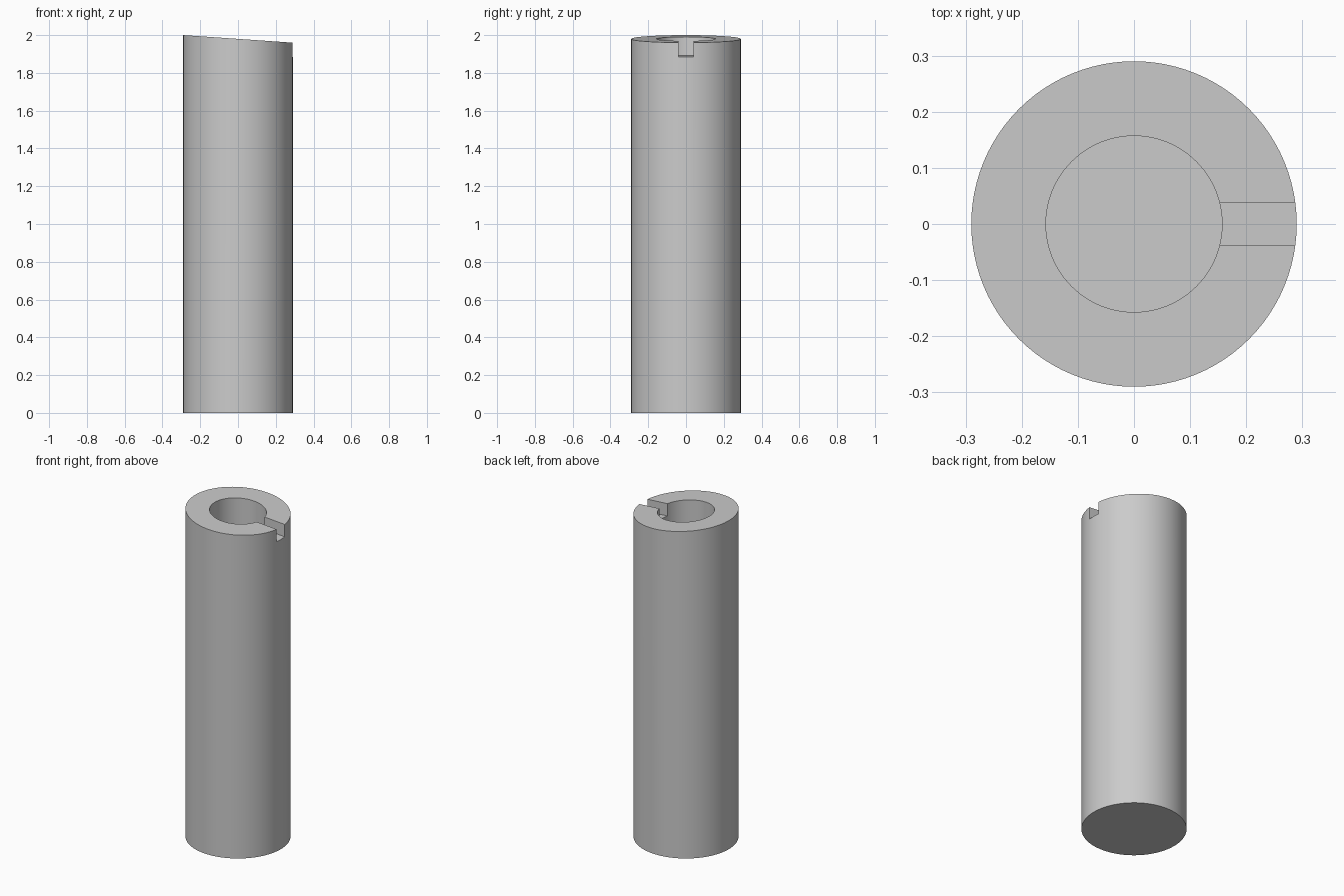
import bpy, bmesh
from mathutils import Matrix

if "Cube" in bpy.data.objects:
    bpy.data.objects.remove(bpy.data.objects["Cube"])

R, BORE, SLOT = 0.29, 0.157, 0.0385   # outer radius, bore radius, slot half width
BORE_FLOOR = 1.0
SLOPE = 0.04 / (2 * R)                # fall of the top face along +x
MID = 1.98                            # height of the top face on the axis

grey = bpy.data.materials.new("grey")
grey.diffuse_color = (0.6, 0.6, 0.6, 1)
grey.use_nodes = True
grey.node_tree.nodes["Principled BSDF"].inputs["Base Color"].default_value = grey.diffuse_color


def add_object(name, bm):
    mesh = bpy.data.meshes.new(name)
    bm.to_mesh(mesh)
    bm.free()
    ob = bpy.data.objects.new(name, mesh)
    mesh.materials.append(grey)
    bpy.context.collection.objects.link(ob)
    return ob


def cylinder(name, radius, z0, z1, slope=0):
    bm = bmesh.new()
    bmesh.ops.create_cone(bm, cap_ends=True, segments=96, radius1=radius,
                          radius2=radius, depth=z1 - z0,
                          matrix=Matrix.Translation((0, 0, (z0 + z1) / 2)))
    for v in bm.verts:
        if v.co.z > (z0 + z1) / 2:
            v.co.z -= slope * v.co.x
    return add_object(name, bm)


# Solid rod with a slanted top
rod = cylinder("rod", R, 0, MID, SLOPE)

# Blind central bore
bore = cylinder("bore_cutter", BORE, BORE_FLOOR, 2.2)

# Radial slot with its floor parallel to the slanted top
bm = bmesh.new()
bmesh.ops.create_cube(bm, size=1)
for v in bm.verts:
    x = 0.4 if v.co.x > 0 else 0.02
    z = 2.2 if v.co.z > 0 else MID - 0.075 - SLOPE * x
    v.co = (x, SLOT if v.co.y > 0 else -SLOT, z)
slot = add_object("slot_cutter", bm)

for cutter in (bore, slot):
    cutter.hide_render = True
    cutter.hide_set(True)
    mod = rod.modifiers.new(cutter.name, 'BOOLEAN')
    mod.operation = 'DIFFERENCE'
    mod.solver = 'EXACT'
    mod.object = cutter

# Apply the cuts, then smooth the round walls
bpy.context.view_layer.objects.active = rod
rod.select_set(True)
for mod in list(rod.modifiers):
    bpy.ops.object.modifier_apply(modifier=mod.name)
for cutter in (bore, slot):
    bpy.data.objects.remove(cutter)
bpy.ops.object.shade_smooth_by_angle(angle=0.5)
